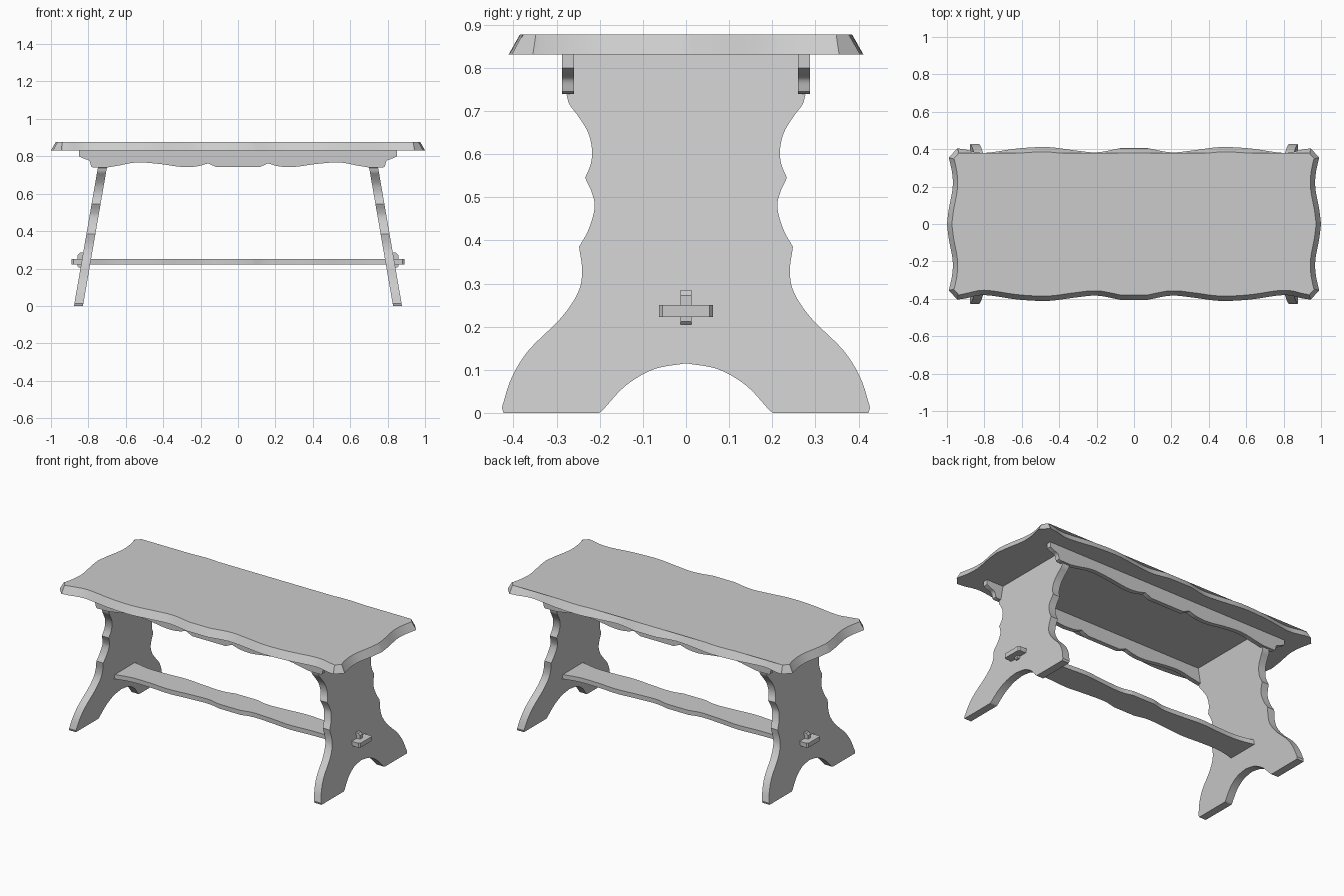
import bpy, bmesh, math
from mathutils import Vector

if "Cube" in bpy.data.objects:
    bpy.data.objects.remove(bpy.data.objects["Cube"])


def curve(segments, steps=5):
    """Chain smooth segments; the joints between segments stay sharp."""
    out = []
    for seg in segments:
        p = [Vector(q) for q in seg]
        if len(p) == 2:
            out += p
            continue
        p = [2 * p[0] - p[1]] + p + [2 * p[-1] - p[-2]]
        for i in range(1, len(p) - 2):
            a, b, c, d = p[i - 1:i + 3]
            for k in range(steps + 1):
                t = k / steps
                out.append(0.5 * (2 * b + (c - a) * t + (2 * a - 5 * b + 4 * c - d) * t * t
                                  + (3 * b - a - 3 * c + d) * t ** 3))
    return clean(out)


def clean(pts):
    out = []
    for q in pts:
        if not out or (q - out[-1]).length > 1e-4:
            out.append(q)
    if (out[0] - out[-1]).length < 1e-4:
        out.pop()
    return out


def mirror(pts, axis):
    """Close a half outline by reflecting it across one axis."""
    flip = Vector((-1, 1)) if axis == 0 else Vector((1, -1))
    return clean(pts + [q * flip for q in reversed(pts)])


def inset(pts, d):
    """Move a clockwise outline inwards by d."""
    out, n = [], len(pts)
    for i, q in enumerate(pts):
        t = (pts[(i + 1) % n] - q).normalized() + (q - pts[i - 1]).normalized()
        t.normalize()
        out.append(q + d * Vector((t.y, -t.x)))
    return out


def loft(name, ring_a, ring_b):
    """Solid between two matching rings of 3D points."""
    bm = bmesh.new()
    a = [bm.verts.new(q) for q in ring_a]
    b = [bm.verts.new(q) for q in ring_b]
    n = len(a)
    bm.faces.new(a)
    bm.faces.new(b)
    for i in range(n):
        j = (i + 1) % n
        bm.faces.new((a[i], a[j], b[j], b[i]))
    bmesh.ops.recalc_face_normals(bm, faces=bm.faces)
    me = bpy.data.meshes.new(name)
    bm.to_mesh(me)
    bm.free()
    me.shade_smooth()
    me.set_sharp_from_angle(angle=math.radians(30))
    ob = bpy.data.objects.new(name, me)
    bpy.context.collection.objects.link(ob)
    return ob


# Table top: wavy outline, sides sloping in towards the top
quarter = curve([
    [(0, .405), (.075, .405)],
    [(.075, .405), (.2, .383), (.32, .394), (.46, .411), (.62, .404), (.8, .38), (.9, .398), (.945, .404)],
    [(.945, .404), (.99, .355)],
    [(.99, .355), (.972, .27), (.97, .19), (.99, .08), (1, 0)]])
top = mirror(mirror(quarter, 1), 0)
loft("table_top", [(q.x, q.y, .831) for q in top],
     [(q.x, q.y, .877) for q in inset(top, .026)])

# Splayed trestle legs: scalloped edges, arched foot, notched for the aprons
leg = mirror(curve([
    [(0, .832), (.261, .832)],
    [(.261, .832), (.261, .74)],
    [(.277, .738), (.27, .715), (.25, .688), (.227, .65), (.218, .61), (.221, .577), (.234, .545)],
    [(.234, .545), (.218, .51), (.212, .475), (.226, .425), (.248, .385)],
    [(.248, .385), (.241, .33), (.25, .28), (.29, .22), (.365, .145), (.405, .08), (.427, .012)],
    [(.427, .012), (.423, 0)],
    [(.423, 0), (.202, 0)],
    [(.202, 0), (.19, .01), (.14, .063), (.075, .101), (0, .115)]]), 0)
for side, s in (("left", -1), ("right", 1)):
    rings = [[(s * (x0 - .173 * q.y), q.x, q.y) for q in leg] for x0 in (.829, .877)]
    loft(side + "_leg", *rings)

# Aprons with a scalloped lower edge
apron = mirror(curve([
    [(0, .831), (.85, .831)],
    [(.85, .831), (.85, .8)],
    [(.85, .8), (.825, .788), (.795, .775), (.785, .745)],
    [(.785, .745), (.775, .74)],
    [(.7, .74), (.64, .75), (.54, .767), (.42, .759), (.3, .743), (.22, .746), (.16, .762)],
    [(.16, .762), (.115, .742)],
    [(.115, .742), (0, .742)]]), 0)
for side, s in (("front", -1), ("back", 1)):
    loft(side + "_apron", *[[(q.x, s * y, q.y) for q in apron] for y in (.26, .288)])

# Stretcher board with wavy edges and narrow through tenons
board = mirror(mirror(curve([
    [(0, .085), (.075, .085)],
    [(.075, .085), (.16, .068), (.3, .076), (.42, .086), (.56, .078), (.68, .078), (.79, .1)],
    [(.79, .063), (.88, .063)],
    [(.88, .063), (.89, .055)],
    [(.89, .055), (.89, 0)]]), 1), 0)
loft("stretcher", [(q.x, q.y, .222) for q in board], [(q.x, q.y, .25) for q in board])

# Locking keys through the tenons
key = [(.80, .285), (.845, .285), (.857, .272), (.857, .212), (.85, .205), (.80, .205)]
for side, s in (("left", -1), ("right", 1)):
    loft(side + "_key", *[[(s * x, y, z) for x, z in key] for y in (-.013, .013)])
